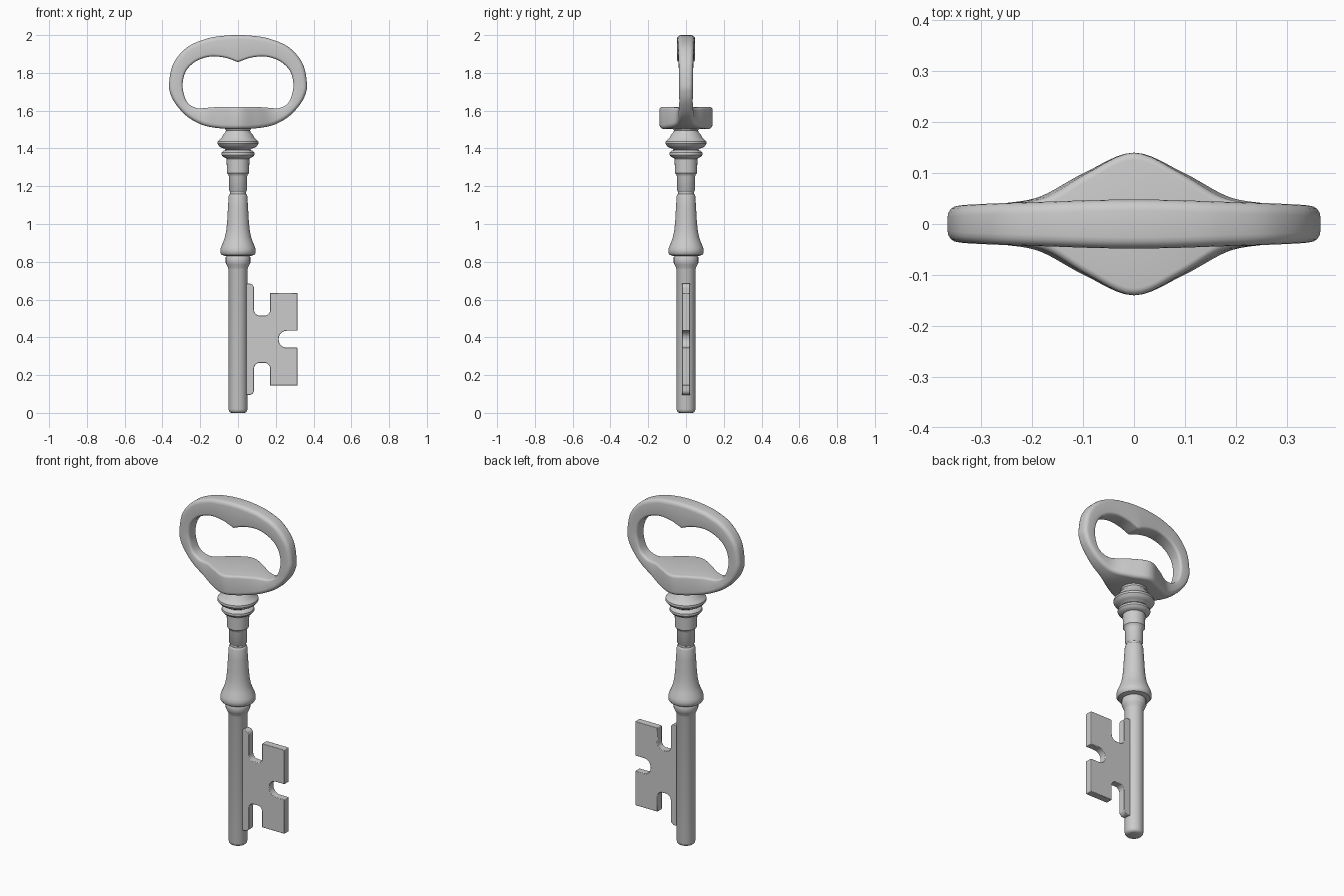
import bpy, bmesh
from math import sin, cos, pi
from mathutils import Vector

if "Cube" in bpy.data.objects:
    bpy.data.objects.remove(bpy.data.objects["Cube"])


def finish(name, verts, faces, angle=35):
    mesh = bpy.data.meshes.new(name)
    mesh.from_pydata(verts, [], faces)
    bm = bmesh.new()
    bm.from_mesh(mesh)
    bmesh.ops.remove_doubles(bm, verts=bm.verts, dist=1e-5)
    bmesh.ops.recalc_face_normals(bm, faces=bm.faces)
    bm.to_mesh(mesh)
    bm.free()
    ob = bpy.data.objects.new(name, mesh)
    bpy.context.collection.objects.link(ob)
    bpy.ops.object.select_all(action='DESELECT')
    ob.select_set(True)
    bpy.context.view_layer.objects.active = ob
    bpy.ops.object.shade_smooth_by_angle(angle=angle * pi / 180)
    return ob


def grid_faces(rows, cols, closed):
    n = rows if closed else rows - 1
    return [(i * cols + j, i * cols + (j + 1) % cols,
             (i + 1) % rows * cols + (j + 1) % cols, (i + 1) % rows * cols + j)
            for i in range(n) for j in range(cols)]


def lathe(name, profile, seg=48):
    verts = [(r * cos(2 * pi * j / seg), r * sin(2 * pi * j / seg), z)
             for r, z in profile for j in range(seg)]
    faces = grid_faces(len(profile), seg, False)
    faces += [tuple(range(seg)), tuple(range(len(verts) - seg, len(verts)))]
    return finish(name, verts, faces)


# Turned shaft: lower stem, flared baluster, necks and collar rings
lathe("lower_shaft", [(.034, 0), (.042, .003), (.048, .01), (.05, .02), (.05, .76),
                      (.053, .768), (.06, .785), (.065, .795), (.065, .825), (.055, .84)])
lathe("baluster", [(.055, .828), (.086, .836), (.093, .845), (.094, .862), (.09, .878),
                   (.078, .905), (.068, .935), (.061, .975), (.057, 1.02), (.053, 1.09),
                   (.049, 1.148), (.046, 1.157), (.042, 1.16)])
lathe("neck", [(.042, 1.155), (.042, 1.17), (.047, 1.177), (.048, 1.25), (.052, 1.262),
               (.059, 1.27), (.06, 1.345), (.055, 1.35)])
lathe("lower_ring", [(.055, 1.345), (.068, 1.35), (.08, 1.356), (.087, 1.366),
                     (.086, 1.378), (.076, 1.388), (.06, 1.394)])
lathe("upper_ring", [(.058, 1.385), (.07, 1.398), (.088, 1.404), (.1, 1.412), (.109, 1.425),
                     (.108, 1.437), (.098, 1.447), (.085, 1.458), (.078, 1.475),
                     (.066, 1.487), (.064, 1.495), (.07, 1.505), (.08, 1.53)])

# Bow handle: half stations (outer x, outer z, inner x, inner z, half depth)
ST = [(0, 1.503, 0, 1.62, .14), (.1, 1.507, .09, 1.62, .1),
      (.19, 1.525, .165, 1.615, .054), (.27, 1.57, .215, 1.613, .041),
      (.33, 1.635, .262, 1.637, .036), (.358, 1.69, .286, 1.685, .036),
      (.365, 1.745, .293, 1.745, .036), (.342, 1.85, .275, 1.81, .038),
      (.27, 1.935, .225, 1.86, .041), (.17, 1.98, .15, 1.886, .044),
      (.08, 1.996, .07, 1.881, .047), (0, 2.0, 0, 1.857, .048)]


def mirrored(s):
    return (-s[0], s[1], -s[2], s[3], s[4])


tail = list(mirrored(ST[-2]))
tail[3] = 2 * ST[-1][3] - ST[-2][3]      # keeps the pointed cusp
ctrl = [mirrored(ST[1])] + ST + [tail]
half = []
for k in range(1, len(ctrl) - 2):
    for s in range(6):
        t = s / 6
        half.append(tuple(.5 * (2 * b + (c - a) * t + (2 * a - 5 * b + 4 * c - d) * t * t
                                + (3 * b - a - 3 * c + d) * t ** 3)
                          for a, b, c, d in zip(*ctrl[k - 1:k + 3])))
loop = half + [ST[-1]] + [mirrored(s) for s in reversed(half[1:])]

verts = []
for xo, zo, xi, zi, h in loop:
    o, i = Vector((xo, 0, zo)), Vector((xi, 0, zi))
    mid, w = (o + i) / 2, (o - i).length / 2
    u = (o - i).normalized()
    for q, (su, sy) in enumerate([(1, 1), (-1, 1), (-1, -1), (1, -1)]):
        r = .022 if su > 0 else .014
        for n in range(5):
            a = pi / 2 * (q + n / 4)
            verts.append(mid + u * (su * (w - r) + r * cos(a))
                         + Vector((0, sy * (h - r) + r * sin(a), 0)))
finish("bow_handle", verts, grid_faces(len(loop), 20, True), 50)

# Bit plate: half outline about z = 0.39 (x, offset, corner radius)
CZ, T = .39, .021
side = [(.215, .045, .044), (.315, .045, 0), (.315, .245, 0), (.17, .245, 0),
        (.17, .125, .03), (.085, .125, .03), (.085, .295, .026), (.04, .295, 0)]
pts = side + [(x, -z, r) for x, z, r in reversed(side)]
outline = []
for k, (x, z, r) in enumerate(pts):
    p = Vector((x, z))
    if r == 0:
        outline.append(p)
        continue
    a = p + (Vector(pts[k - 1][:2]) - p).normalized() * r
    b = p + (Vector(pts[(k + 1) % len(pts)][:2]) - p).normalized() * r
    for n in range(7):
        f = pi / 2 * n / 6
        outline.append(p + (a - p) * (1 - sin(f)) + (b - p) * (1 - cos(f)))
N = len(outline)
verts = [(p.x, y, CZ + p.y) for y in (-T, T) for p in outline]
faces = grid_faces(2, N, False) + [tuple(range(N)), tuple(range(N, 2 * N))]
bit = finish("key_bit", verts, faces)
bev = bit.modifiers.new("soft_edges", 'BEVEL')
bev.width, bev.segments, bev.limit_method = .003, 2, 'ANGLE'
bev.angle_limit = pi / 4
